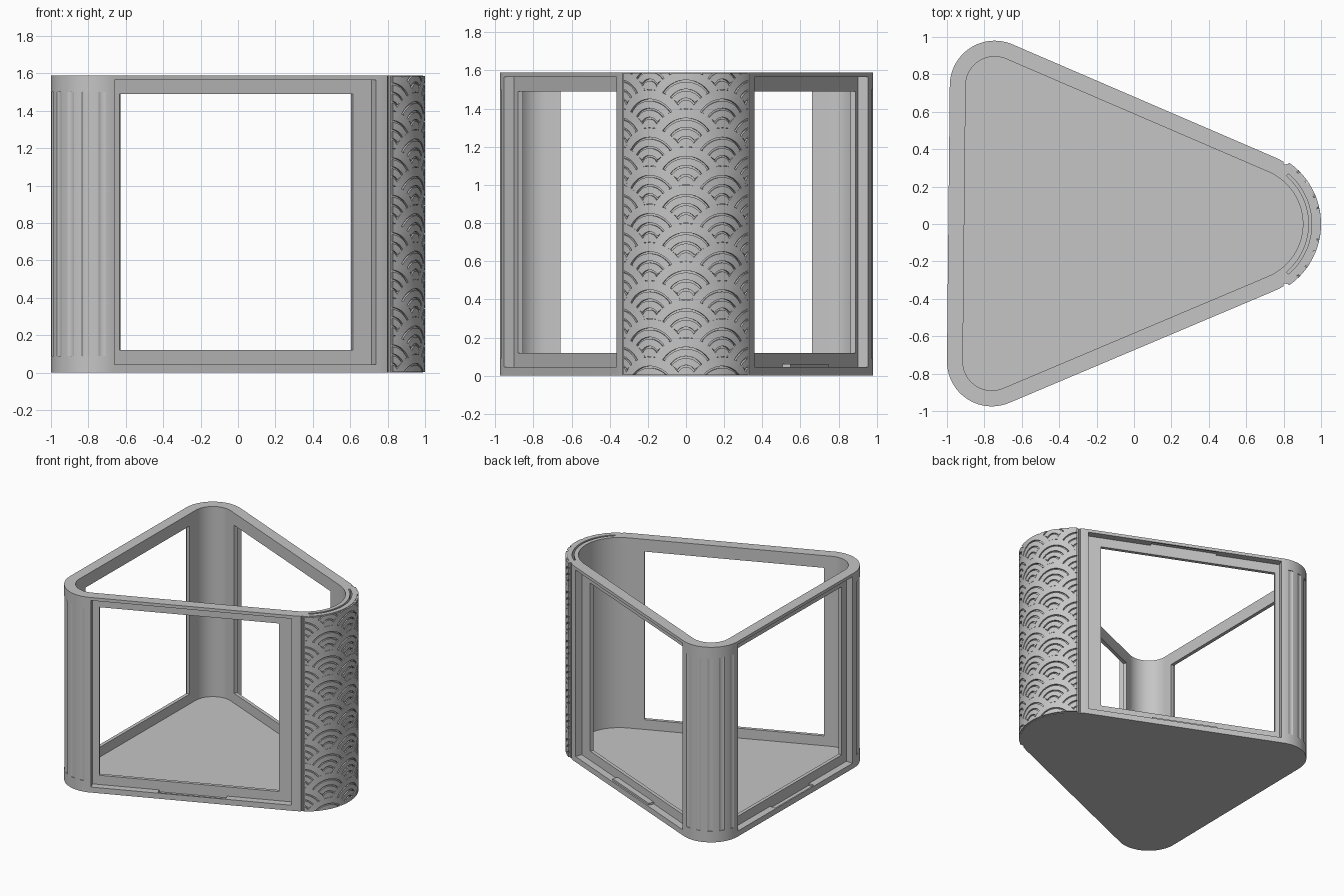
import bpy, bmesh, math
from mathutils import Vector

if "Cube" in bpy.data.objects:
    bpy.data.objects.remove(bpy.data.objects["Cube"])

HEIGHT = 1.59
WALL = 0.085
# Corner centres and radii, counter-clockwise
CORNERS = [(Vector((-0.745, 0.74)), 0.24), (Vector((-0.76, -0.735)), 0.24),
           (Vector((0.6, 0)), 0.388)]
APEX = CORNERS[2][0]

grey = bpy.data.materials.new("plain_grey")
grey.use_nodes = True
grey.diffuse_color = (0.56, 0.56, 0.56, 1)
grey.node_tree.nodes["Principled BSDF"].inputs["Base Color"].default_value = grey.diffuse_color


def make_object(name, bm):
    mesh = bpy.data.meshes.new(name)
    bm.to_mesh(mesh)
    bm.free()
    mesh.materials.append(grey)
    obj = bpy.data.objects.new(name, mesh)
    bpy.context.collection.objects.link(obj)
    return obj


def prism(name, points, z0, z1):
    bm = bmesh.new()
    face = bm.faces.new([bm.verts.new((p[0], p[1], z0)) for p in points])
    top = bmesh.ops.extrude_face_region(bm, geom=[face])["geom"]
    bmesh.ops.translate(bm, vec=(0, 0, z1 - z0),
                        verts=[v for v in top if isinstance(v, bmesh.types.BMVert)])
    bmesh.ops.recalc_face_normals(bm, faces=bm.faces)
    return make_object(name, bm)


def activate(obj):
    bpy.ops.object.select_all(action="DESELECT")
    obj.select_set(True)
    bpy.context.view_layer.objects.active = obj


def cut(target, cutter):
    cutter.hide_render = True
    activate(target)
    mod = target.modifiers.new("cut", "BOOLEAN")
    mod.operation, mod.solver, mod.object = "DIFFERENCE", "EXACT", cutter
    bpy.ops.object.modifier_apply(modifier=mod.name)
    bpy.data.objects.remove(cutter)


def arc(centre, radius, a0, a1, steps):
    return [centre + radius * Vector((math.cos(a), math.sin(a)))
            for a in (a0 + (a1 - a0) * i / steps for i in range(steps + 1))]


def edge(i):
    """Tangent wall from corner i to the next: start, direction, outward normal, length."""
    (p, r), (q, s) = CORNERS[i], CORNERS[(i + 1) % 3]
    d = (q - p).normalized()
    k = (r - s) / (q - p).length
    n = d * k + Vector((d.y, -d.x)) * math.sqrt(1 - k * k)
    start, end = p + r * n, q + s * n
    return start, (end - start).normalized(), n, (end - start).length


def corner_angles(i):
    n0, n1 = edge((i + 2) % 3)[2], edge(i)[2]
    a0, a1 = math.atan2(n0.y, n0.x), math.atan2(n1.y, n1.x)
    return a0, a1 if a1 > a0 else a1 + math.tau


def outline(inset):
    points = []
    for i, (centre, radius) in enumerate(CORNERS):
        points += arc(centre, radius - inset, *corner_angles(i), 28)
    return points


# Rounded triangular shell with a floor
body = prism("frame_body", outline(0), 0, HEIGHT)
cut(body, prism("hollow", outline(WALL), 0.04, HEIGHT + 0.1))

# Window recess, opening and lip slots on each wall
openings = [(0.08, 1.40), (0.06, 1.415), (0.125, 1.48)]
for i, (s0, s1) in enumerate(openings):
    start, t, n, length = edge(i)

    def wall_box(name, a, b, inner, outer, z0, z1):
        return prism(name, [start + t * u + n * v for u, v in
                            ((a, inner), (b, inner), (b, outer), (a, outer))], z0, z1)

    cut(body, wall_box("recess", 0.008, length - 0.015, -0.057, 0.05, 0.045, 1.565))
    cut(body, wall_box("opening", s0, s1, -0.13, 0.02, 0.12, 1.49))
    cut(body, wall_box("lip_slots_low", length / 3, length * 2 / 3, -0.057, -0.012, 0.03, 0.06))
    cut(body, wall_box("lip_slots_high", length / 3, length * 2 / 3, -0.057, -0.012, 1.55, 1.578))

# Shallow flutes on the two narrow corner columns
for i in (0, 1):
    centre, radius = CORNERS[i]
    a0, a1 = corner_angles(i)
    for k in range(-2, 3):
        a = (a0 + a1) / 2 + k * math.radians(21)
        hub = centre + (radius + 0.033) * Vector((math.cos(a), math.sin(a)))
        cut(body, prism("flute", arc(hub, 0.04, 0, math.tau * 23 / 24, 23), 0.09, 1.5))

# Curved insert slot in the top of the wide corner, and grooves beside the scale panel
half = math.radians(50)
cut(body, prism("insert_slot", arc(APEX, 0.35, -half, half, 24) + arc(APEX, 0.335, half, -half, 24),
                1.2, HEIGHT + 0.1))
for side in (-1, 1):
    a = side * math.radians(57.5)
    hub = APEX + 0.388 * Vector((math.cos(a), math.sin(a)))
    cut(body, prism("groove", arc(hub, 0.01, 0, math.tau * 7 / 8, 7), -0.1, HEIGHT + 0.1))

activate(body)
bpy.ops.object.shade_smooth_by_angle(angle=math.radians(30))

# Overlapping fish-scale relief wrapped round the wide corner
R, ROW, OUTER = 0.2, 0.1, 0.4
LIMIT = OUTER * math.radians(55)


def scale_centres(row):
    shift = R if row % 2 else 0
    return [(k * 2 * R + shift, row * ROW) for k in range(-2, 3)]


def covered(u, z, row):
    return any(math.hypot(u - cu, z - cz) < R
               for lower in range(row - 4, row) for cu, cz in scale_centres(lower))


def wrap(u, z):
    u = max(-LIMIT, min(LIMIT, u))
    z = max(0.004, min(HEIGHT - 0.004, z))
    return (APEX.x + OUTER * math.cos(u / OUTER), OUTER * math.sin(u / OUTER), z)


bm = bmesh.new()
STEPS = 72
for row in range(-2, 19):
    for cu, cz in scale_centres(row):
        for r0, r1 in ((0, 0.045), (0.055, 0.092), (0.102, 0.14), (0.15, 0.198)):
            for k in range(STEPS):
                a, b = math.tau * k / STEPS, math.tau * (k + 1) / STEPS
                m, r = (a + b) / 2, (r0 + r1) / 2
                if covered(cu + r * math.cos(m), cz + r * math.sin(m), row):
                    continue
                ring = [(r0, a), (r1, a), (r1, b), (r0, b)]
                quad = [Vector(wrap(cu + q * math.cos(w), cz + q * math.sin(w))) for q, w in ring]
                if (quad[2] - quad[0]).cross(quad[3] - quad[1]).length > 1e-5:
                    bm.faces.new([bm.verts.new(v) for v in quad])
bmesh.ops.remove_doubles(bm, verts=bm.verts, dist=0.0002)
scales = make_object("scale_relief", bm)
solid = scales.modifiers.new("thickness", "SOLIDIFY")
solid.thickness = 0.016
solid.offset = -1
activate(scales)
bpy.ops.object.modifier_apply(modifier=solid.name)
bpy.ops.object.shade_smooth_by_angle(angle=math.radians(30))
